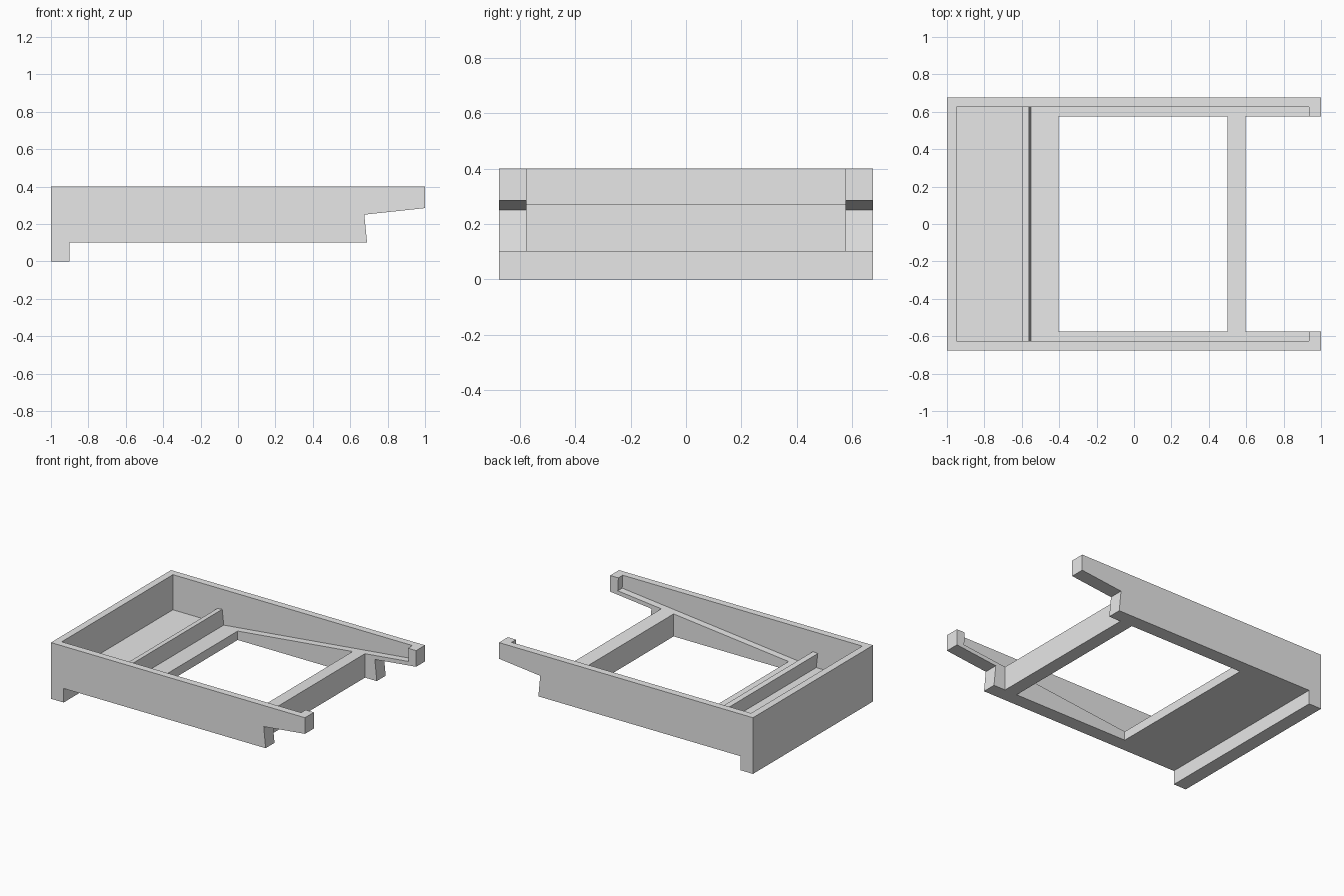
import bpy
import bmesh

cube = bpy.data.objects.get("Cube")
if cube:
    bpy.data.objects.remove(cube, do_unlink=True)

grey = bpy.data.materials.new("plain grey")
grey.use_nodes = True
grey.diffuse_color = (0.8, 0.8, 0.8, 1)
grey.node_tree.nodes["Principled BSDF"].inputs["Base Color"].default_value = (0.8, 0.8, 0.8, 1)


def prism(name, profile, half_width):
    """Extrude an x-z profile evenly to both sides along y."""
    bm = bmesh.new()
    face = bm.faces.new([bm.verts.new((x, -half_width, z)) for x, z in profile])
    new = bmesh.ops.extrude_face_region(bm, geom=[face])["geom"]
    verts = [v for v in new if isinstance(v, bmesh.types.BMVert)]
    bmesh.ops.translate(bm, verts=verts, vec=(0, 2 * half_width, 0))
    bmesh.ops.recalc_face_normals(bm, faces=bm.faces)
    mesh = bpy.data.meshes.new(name)
    bm.to_mesh(mesh)
    bm.free()
    mesh.materials.append(grey)
    obj = bpy.data.objects.new(name, mesh)
    bpy.context.collection.objects.link(obj)
    return obj


def box_profile(x0, x1):
    return [(x0, -0.5), (x1, -0.5), (x1, 1), (x0, 1)]


# Outer body: rear lip, flat underside, hooked front arms
frame = prism("tray_frame", [
    (-1, 0), (-0.9, 0), (-0.9, 0.1), (0.69, 0.1),
    (0.675, 0.25), (1, 0.285), (1, 0.4), (-1, 0.4)], 0.675)

# Cavity: flat rear floor, upright ridge, rising ledge
cavity = prism("cavity_cutter", [
    (-0.95, 0.15), (-0.588, 0.15), (-0.6, 0.253), (-0.562, 0.257),
    (-0.55, 0.148), (0.94, 0.307), (0.93, 0.5), (-0.95, 0.5)], 0.625)

# Central window and the open gap between the arms
window = prism("window_cutter", box_profile(-0.405, 0.5), 0.575)
gap = prism("arm_gap_cutter", box_profile(0.597, 1.2), 0.575)

cutters = [cavity, window, gap]
for cutter in cutters:
    cutter.hide_render = True
    mod = frame.modifiers.new(cutter.name, "BOOLEAN")
    mod.operation = "DIFFERENCE"
    mod.solver = "EXACT"
    mod.object = cutter

# Bake the cuts and drop the cutters
bpy.context.view_layer.update()
evaluated = frame.evaluated_get(bpy.context.evaluated_depsgraph_get())
baked = bpy.data.meshes.new_from_object(evaluated)
frame.modifiers.clear()
frame.data = baked
baked.materials.clear()
baked.materials.append(grey)
for poly in baked.polygons:
    poly.material_index = 0
for cutter in cutters:
    bpy.data.objects.remove(cutter, do_unlink=True)
